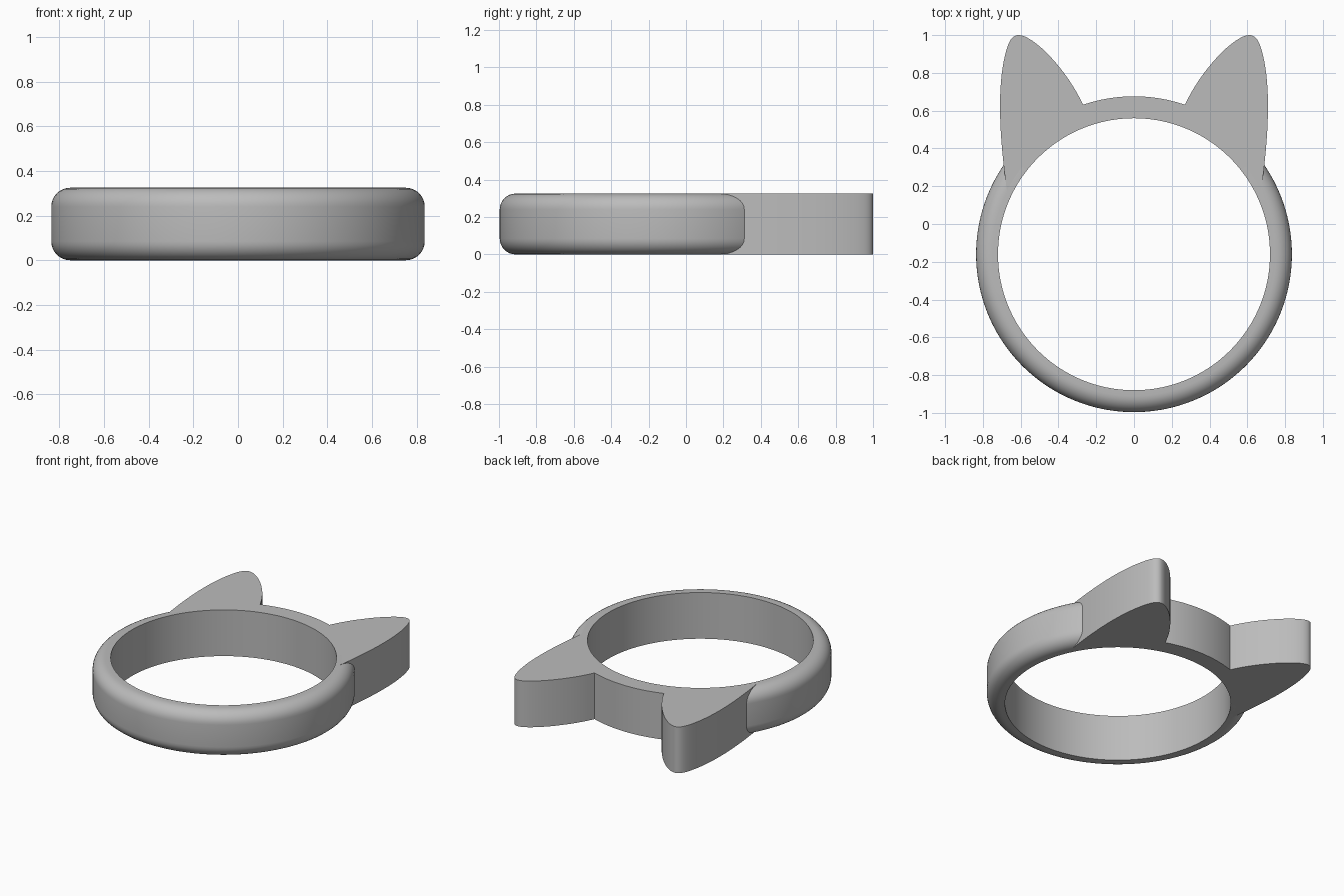
import bpy, bmesh, math
from mathutils import Vector
from mathutils.geometry import interpolate_bezier

cube = bpy.data.objects.get("Cube")
if cube:
    bpy.data.objects.remove(cube, do_unlink=True)

CENTRE_Y, INNER, OUTER, HEIGHT, FILLET = -0.16, 0.72, 0.836, 0.325, 0.085

grey = bpy.data.materials.new("plain grey")
grey.use_nodes = True
grey.diffuse_color = (0.5, 0.5, 0.5, 1)
grey.node_tree.nodes["Principled BSDF"].inputs["Base Color"].default_value = (0.5, 0.5, 0.5, 1)


def finish(bm, name):
    bmesh.ops.recalc_face_normals(bm, faces=bm.faces)
    mesh = bpy.data.meshes.new(name)
    bm.to_mesh(mesh)
    bm.free()
    mesh.materials.append(grey)
    obj = bpy.data.objects.new(name, mesh)
    bpy.context.collection.objects.link(obj)
    bpy.ops.object.select_all(action='DESELECT')
    obj.select_set(True)
    bpy.context.view_layer.objects.active = obj
    bpy.ops.object.shade_smooth_by_angle(angle=math.radians(30))


def on_circle(radius, degrees):
    a = math.radians(degrees)
    return Vector((radius * math.cos(a), CENTRE_Y + radius * math.sin(a), 0))


# Finger band: profile with rounded outer corners, swept around the front
START, END = 38, 142
profile = [(INNER, 0)]
for cz, first in ((FILLET, -90), (HEIGHT - FILLET, 0)):
    for i in range(9):
        a = math.radians(first + i * 90 / 8)
        profile.append((OUTER - FILLET + FILLET * math.cos(a), cz + FILLET * math.sin(a)))
profile.append((INNER, HEIGHT))

bm = bmesh.new()
rings = []
for deg in range(END, 360 + START + 1, 2):
    rings.append([bm.verts.new(on_circle(r, deg) + Vector((0, 0, z))) for r, z in profile])
n = len(profile)
for a, b in zip(rings, rings[1:]):
    for i in range(n):
        j = (i + 1) % n
        bm.faces.new((a[i], a[j], b[j], b[i]))
bm.faces.new(rings[0])
bm.faces.new(rings[-1])
finish(bm, "rounded_band")

# Ear outline: outer side, rounded tip, inner side
ear_curves = [
    ((0.665, 0.122), (0.71, 0.42), (0.725, 0.68), (0.69, 0.86)),
    ((0.69, 0.86), (0.67, 0.96), (0.65, 1.0), (0.61, 1.0)),
    ((0.61, 1.0), (0.53, 1.0), (0.35, 0.81), (0.27, 0.631)),
]
ear = []
for p, c1, c2, q in ear_curves:
    ear += [v.to_3d() for v in interpolate_bezier(Vector(p), Vector(c1), Vector(c2), Vector(q), 17)][:-1]
ear.append(Vector((0.27, 0.631, 0)))

# Square-edged crown: both ears, the bridge between them and the inner arc
bridge = [on_circle(OUTER, d) for d in range(72, 109, 2)]
inner_arc = [on_circle(INNER, d) for d in range(156, 23, -2)]
mirrored_ear = [Vector((-v.x, v.y, 0)) for v in reversed(ear)]
bm = bmesh.new()
base = bm.faces.new([bm.verts.new(v) for v in ear + bridge + mirrored_ear + inner_arc])
top = bmesh.ops.extrude_face_region(bm, geom=[base], use_keep_orig=True)
bmesh.ops.translate(bm, vec=(0, 0, HEIGHT),
                    verts=[g for g in top["geom"] if isinstance(g, bmesh.types.BMVert)])
finish(bm, "ear_crown")
